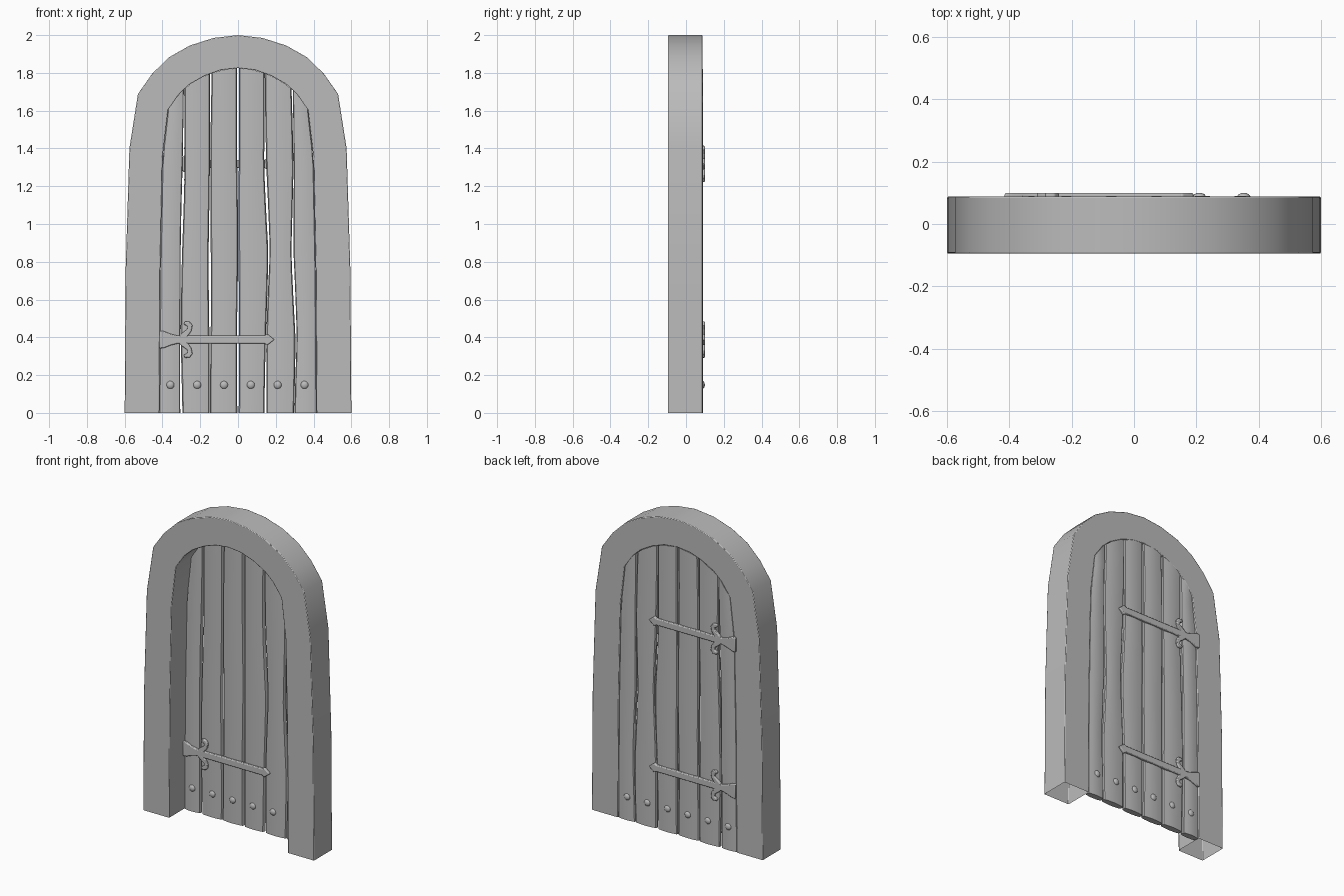
import bpy, bmesh, math

if "Cube" in bpy.data.objects:
    bpy.data.objects.remove(bpy.data.objects["Cube"])

grey = bpy.data.materials.new("plain grey")
grey.diffuse_color = (0.5, 0.5, 0.5, 1)
grey.use_nodes = True
grey.node_tree.nodes["Principled BSDF"].inputs["Base Color"].default_value = grey.diffuse_color


def finish(name, bm, bevel=0.0, limit=60):
    bmesh.ops.recalc_face_normals(bm, faces=bm.faces)
    me = bpy.data.meshes.new(name)
    bm.to_mesh(me)
    bm.free()
    ob = bpy.data.objects.new(name, me)
    bpy.context.collection.objects.link(ob)
    me.materials.append(grey)
    if bevel:
        m = ob.modifiers.new("bevel", 'BEVEL')
        m.width, m.segments = bevel, 2
        m.limit_method, m.angle_limit = 'ANGLE', math.radians(limit)
    bpy.ops.object.select_all(action='DESELECT')
    ob.select_set(True)
    bpy.context.view_layer.objects.active = ob
    bpy.ops.object.shade_smooth_by_angle(angle=math.radians(35))
    return ob


def interp(knots, t):
    for (a, va), (b, vb) in zip(knots, knots[1:]):
        if t <= b:
            return va + (vb - va) * max(0, t - a) / (b - a)
    return knots[-1][1]


# Half arch outlines (x, z), from the floor up to the crown
outer = [(.6, 0), (.595, .75), (.575, 1.4), (.53, 1.688), (.455, 1.795),
         (.365, 1.883), (.255, 1.945), (.13, 1.985), (0, 2)]
inner = [(.417, 0), (.412, .75), (.4, 1.35), (.37, 1.605), (.31, 1.69),
         (.255, 1.74), (.175, 1.785), (.09, 1.815), (0, 1.825)]


def full(half):
    return [(-x, z) for x, z in half] + half[-2::-1]


# Stone frame: arch swept around a rectangular section, open underneath
bm = bmesh.new()
rings = []
for (ox, oz), (ix, iz) in zip(full(outer), full(inner)):
    rings.append([bm.verts.new(c) for c in ((ox, -.095, oz), (ix, -.095, iz),
                                            (ix, .088, iz), (ox, .088, oz))])
for a, b in zip(rings, rings[1:]):
    for k in range(4):
        j = (k + 1) % 4
        bm.faces.new((a[k], a[j], b[j], b[k]))
finish("frame", bm, .004)

# Wobbly seams between the planks, at given heights
heights = (0, .4, .85, 1.3, 1.85)
seams = [(-.30, -.305, -.30, -.288, -.285), (-.15, -.148, -.15, -.148, -.144),
         (0, 0, .002, 0, 0), (.145, .148, .165, .144, .14),
         (.298, .308, .288, .295, .285)]


def jamb(z):
    return interp([(h, w) for w, h in inner], z)


def edge(i, z, side):
    """x of seam i (0 and 6 are the jambs), shifted by half the gap."""
    if i in (0, 6):
        return jamb(min(z, 1.605)) * (-1 if i == 0 else 1)
    gap = .0035 + .0025 * math.sin(5 * z + 2.1 * i)
    return interp(list(zip(heights, seams[i - 1])), z) + side * gap


def arch_top(x):
    return interp([(w, h) for w, h in reversed(inner)], abs(x))


# Planks: slightly bulged boards trimmed to the arch
ROWS = 16
section = [(0, .066), (.04, .056), (.25, .052), (.5, .050), (.75, .052), (.96, .056), (1, .066),
           (1, .078), (.96, .084), (.75, .088), (.5, .090), (.25, .088), (.04, .084), (0, .078)]
for i in range(6):
    bm = bmesh.new()
    rows = []
    for r in range(ROWS + 1):
        row = []
        for u, y in section:
            xt = edge(i, 1.7, 1) * (1 - u) + edge(i + 1, 1.7, -1) * u
            z = arch_top(xt) * r / ROWS
            x = edge(i, z, 1) * (1 - u) + edge(i + 1, z, -1) * u
            row.append(bm.verts.new((x, y, z)))
        rows.append(row)
    n = len(section)
    for a, b in zip(rows, rows[1:]):
        for k in range(n):
            j = (k + 1) % n
            bm.faces.new((a[k], a[j], b[j], b[k]))
    for row in (rows[0], rows[-1]):
        for k in range(n // 2 - 1):
            bm.faces.new((row[k], row[k + 1], row[n - 2 - k], row[n - 1 - k]))
    finish(f"plank_{i + 1}", bm)

# Strap hinges: flared root, long bar, arrow tip and a pair of curls
strap = [(-.415, .047), (-.39, .044), (-.355, .03), (-.32, .021), (.14, .021),
         (.155, .03), (.193, 0)]
strap = strap + [(x, -z) for x, z in reversed(strap[:-1])]
curl = [(-.32, .01), (-.295, .036), (-.268, .055), (-.268, .072), (-.287, .08),
        (-.282, .097), (-.255, .095), (-.241, .075), (-.247, .045), (-.27, .012)]


def hinge(name, zc, y0, y1):
    bm = bmesh.new()
    for pts in (strap, curl, [(x, -z) for x, z in curl]):
        a = [bm.verts.new((x, y0, zc + z)) for x, z in pts]
        b = [bm.verts.new((x, y1, zc + z)) for x, z in pts]
        bm.faces.new(a)
        bm.faces.new(b[::-1])
        for k in range(len(a)):
            j = (k + 1) % len(a)
            bm.faces.new((a[k], a[j], b[j], b[k]))
    finish(name, bm, .005, 50)


hinge("back_upper_hinge", 1.318, .08, .1)
hinge("back_lower_hinge", .388, .08, .1)
hinge("front_hinge", .388, .038, .058)

# Round nail heads along the bottom, on both sides
for side, y in (("front", .053), ("back", .087)):
    for k in range(6):
        bm = bmesh.new()
        bmesh.ops.create_uvsphere(bm, u_segments=14, v_segments=8, radius=.021)
        for v in bm.verts:
            v.co = (v.co.x - .358 + .142 * k, v.co.y * .62 + y, v.co.z + .148)
        finish(f"{side}_nail_{k + 1}", bm)
